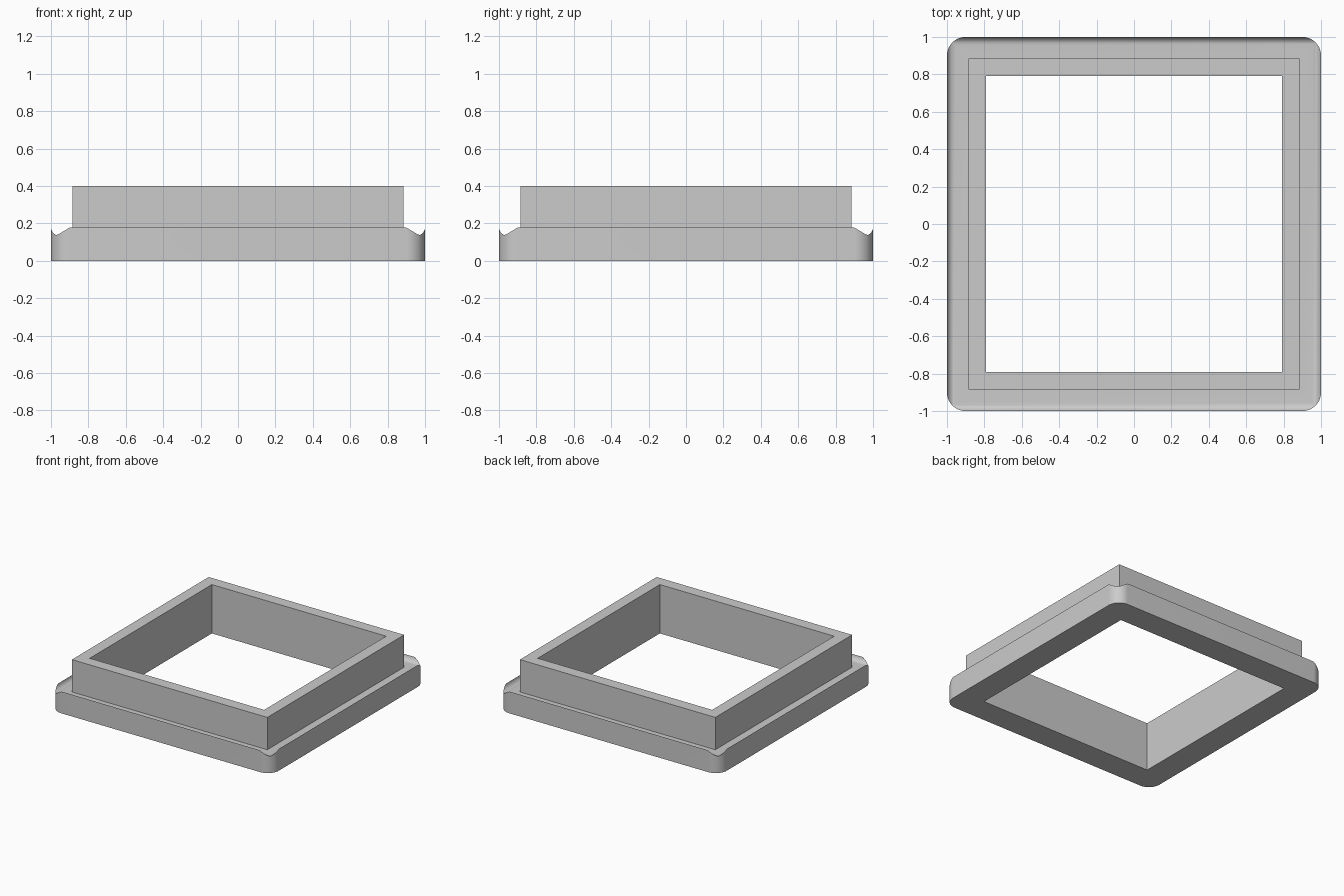
import bpy, bmesh
from math import sin, cos, pi, radians

cube = bpy.data.objects.get("Cube")
if cube:
    bpy.data.objects.remove(cube, do_unlink=True)

INNER, WALL, OUTER = 0.79, 0.885, 1.0   # half widths of hole, collar, flange
TOP, RIM, FLOOR = 0.4, 0.18, 0.135      # heights of collar, lip and flange top
CORNER = 0.1                            # flange corner radius
FILLET = RIM - FLOOR

grey = bpy.data.materials.new("light_grey")
grey.use_nodes = True
colour = (0.6, 0.6, 0.6, 1)
grey.diffuse_color = colour
grey.node_tree.nodes["Principled BSDF"].inputs["Base Color"].default_value = colour


def make_object(name, bm):
    bmesh.ops.recalc_face_normals(bm, faces=bm.faces)
    mesh = bpy.data.meshes.new(name)
    bm.to_mesh(mesh)
    bm.free()
    mesh.materials.append(grey)
    obj = bpy.data.objects.new(name, mesh)
    bpy.context.collection.objects.link(obj)
    return obj


def square_sweep(name, profile):
    """Sweep a closed (half width, height) profile round a mitred square."""
    bm = bmesh.new()
    rings = [[bm.verts.new((r * sx, r * sy, z)) for r, z in profile]
             for sx, sy in ((1, 1), (-1, 1), (-1, -1), (1, -1))]
    n = len(profile)
    for k in range(4):
        a, b = rings[k], rings[(k + 1) % 4]
        for i in range(n):
            j = (i + 1) % n
            bm.faces.new((a[i], a[j], b[j], b[i]))
    return make_object(name, bm)


def rounded_prism(name, half, radius, bottom, top, steps=16):
    bm = bmesh.new()
    c = half - radius
    loop = []
    for q, (sx, sy) in enumerate(((1, 1), (-1, 1), (-1, -1), (1, -1))):
        for i in range(steps + 1):
            t = (q + i / steps) * pi / 2
            loop.append(bm.verts.new((sx * c + radius * cos(t),
                                      sy * c + radius * sin(t), bottom)))
    face = bm.faces.new(loop)
    ext = bmesh.ops.extrude_face_region(bm, geom=[face])
    for v in ext["geom"]:
        if isinstance(v, bmesh.types.BMVert):
            v.co.z = top
    return make_object(name, bm)


# Collar and flange section, with a concave fillet rising to the outer lip
edge = OUTER + 0.0001
arc = [(edge - FILLET + FILLET * sin(t), RIM - FILLET * cos(t))
       for t in (i * pi / 24 for i in range(13))]
profile = ([(INNER, 0), (INNER, TOP), (WALL, TOP), (WALL, FLOOR)] + arc
           + [(OUTER + 0.1, RIM), (OUTER + 0.1, 0)])
frame = square_sweep("collared_frame", profile)

# Trim the flange to rounded corners, which makes the lip dip there
trim = rounded_prism("corner_trim", OUTER, CORNER, -0.1, TOP + 0.1)
trim.hide_render = True
mod = frame.modifiers.new("Rounded corners", "BOOLEAN")
mod.operation = "INTERSECT"
mod.solver = "EXACT"
mod.object = trim

bpy.ops.object.select_all(action="DESELECT")
bpy.context.view_layer.objects.active = frame
frame.select_set(True)
bpy.ops.object.modifier_apply(modifier=mod.name)
bpy.data.objects.remove(trim, do_unlink=True)
bpy.ops.object.shade_smooth_by_angle(angle=radians(30))
